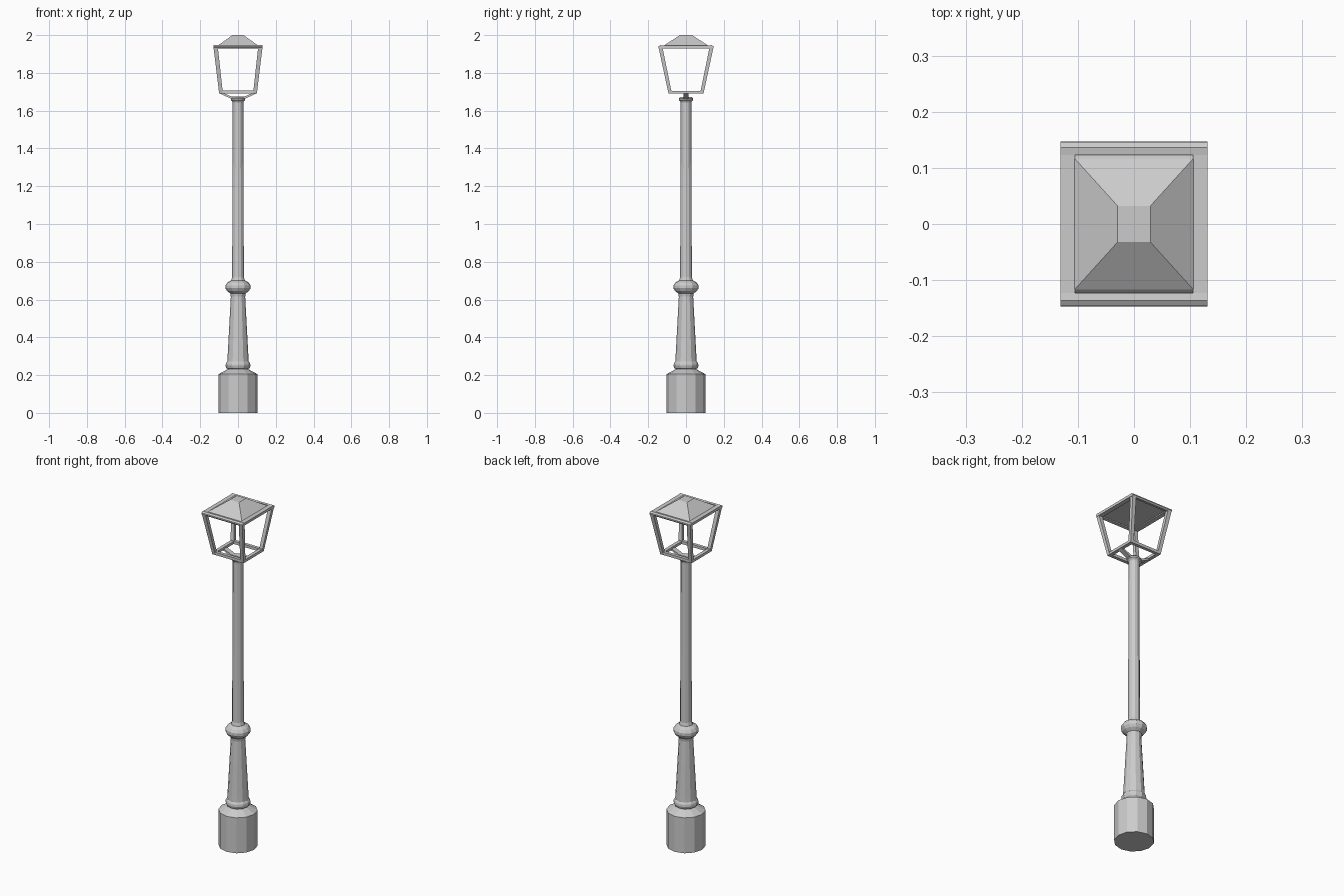
import bpy
from math import cos, sin, pi

if "Cube" in bpy.data.objects:
    bpy.data.objects.remove(bpy.data.objects["Cube"])

SIDES = 12


def mesh_object(name, verts, faces):
    mesh = bpy.data.meshes.new(name)
    mesh.from_pydata(verts, [], faces)
    mesh.update()
    obj = bpy.data.objects.new(name, mesh)
    bpy.context.collection.objects.link(obj)
    return obj


def loft(name, rings):
    """Skin a list of equal-length vertex rings and cap both ends."""
    n = len(rings[0])
    verts = [v for ring in rings for v in ring]
    faces = [(k * n + i, k * n + (i + 1) % n, (k + 1) * n + (i + 1) % n, (k + 1) * n + i)
             for k in range(len(rings) - 1) for i in range(n)]
    faces += [tuple(reversed(range(n))), tuple(range(len(verts) - n, len(verts)))]
    obj = mesh_object(name, verts, faces)
    import bmesh
    bm = bmesh.new()
    bm.from_mesh(obj.data)
    bmesh.ops.recalc_face_normals(bm, faces=bm.faces)
    bm.to_mesh(obj.data)
    bm.free()
    return obj


def lathe(name, profile):
    return loft(name, [[(r * cos(2 * pi * i / SIDES), r * sin(2 * pi * i / SIDES), z)
                        for i in range(SIDES)] for r, z in profile])


def rect(x0, x1, y0, y1, z):
    return [(x0, y0, z), (x1, y0, z), (x1, y1, z), (x0, y1, z)]


# Base, moulded pedestal and slim pole
lathe("base", [(0.103, 0), (0.103, 0.205), (0.053, 0.232)])
lathe("pedestal", [(0.052, 0.23), (0.062, 0.238), (0.066, 0.25), (0.064, 0.262),
                   (0.057, 0.272), (0.055, 0.30), (0.038, 0.615), (0.041, 0.632),
                   (0.058, 0.645), (0.067, 0.66), (0.067, 0.675), (0.057, 0.69),
                   (0.036, 0.702), (0.031, 0.72)])
lathe("pole", [(0.031, 0.71), (0.028, 1.64), (0.03, 1.648), (0.038, 1.656),
               (0.038, 1.665), (0.03, 1.672)])

# Four splayed corner posts
for sx, side in ((-1, "left"), (1, "right")):
    for sy, end in ((-1, "front"), (1, "back")):
        loft(f"corner_post_{end}_{side}", [
            rect(sx * 0.08, sx * 0.1, sy * 0.075, sy * 0.093, 1.692),
            rect(sx * 0.107, sx * 0.13, sy * 0.125, sy * 0.146, 1.938)])

# Front and back rails, with a chamfered upper rail
for s, end in ((-1, "front"), (1, "back")):
    section = [(0.125, 1.93), (0.141, 1.928), (0.147, 1.935),
               (0.146, 1.941), (0.136, 1.947), (0.123, 1.945)]
    loft(f"top_rail_{end}", [[(x, s * y, z) for y, z in section] for x in (-0.131, 0.131)])
    loft(f"bottom_rail_{end}", [rect(-0.099, 0.099, s * 0.075, s * 0.093, z)
                                for z in (1.69, 1.706)])

# Side rails
for s, side in ((-1, "left"), (1, "right")):
    loft(f"top_rail_{side}", [rect(s * 0.105, s * 0.131, -0.137, 0.137, z)
                              for z in (1.93, 1.945)])
    loft(f"bottom_rail_{side}", [rect(s * 0.08, s * 0.1, -0.09, 0.09, z)
                                 for z in (1.69, 1.705)])

# Bent strap carrying the lantern on the pole
strap = [(-0.098, 1.703), (-0.098, 1.692), (-0.035, 1.662), (0.035, 1.662),
         (0.098, 1.692), (0.098, 1.703), (0.033, 1.674), (-0.033, 1.674)]
loft("lantern_strap", [[(x, y, z) for x, z in strap] for y in (-0.014, 0.014)])

# Truncated pyramid roof
loft("roof", [rect(-0.107, 0.107, -0.125, 0.125, 1.936),
              rect(-0.106, 0.106, -0.117, 0.117, 1.945),
              rect(-0.029, 0.029, -0.032, 0.032, 2.0)])
